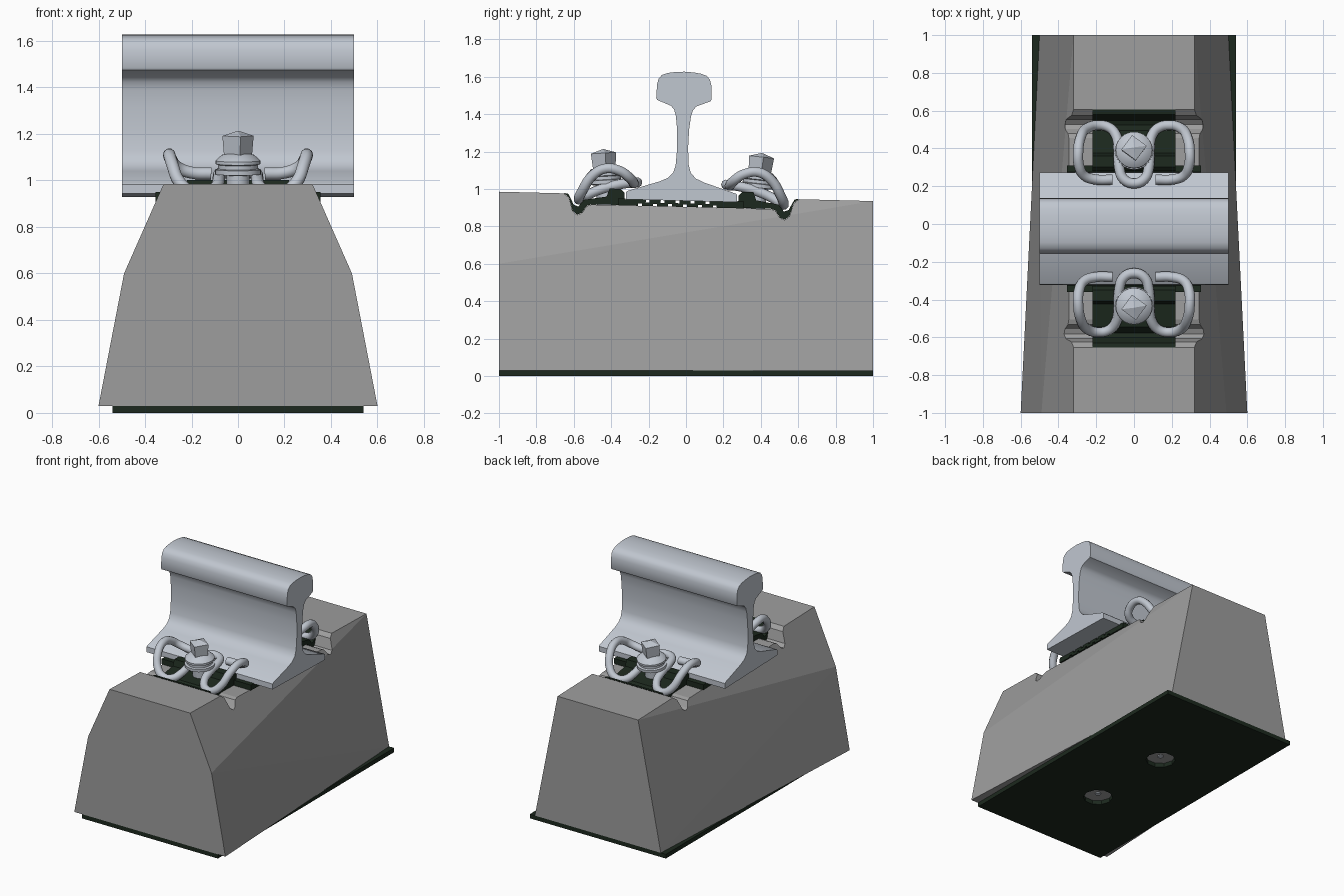
import bpy, bmesh, math
from mathutils import Matrix

cube = bpy.data.objects.get("Cube")
if cube:
    bpy.data.objects.remove(cube, do_unlink=True)


def material(name, rgb):
    m = bpy.data.materials.new(name)
    m.use_nodes = True
    m.diffuse_color = (*rgb, 1)
    m.node_tree.nodes["Principled BSDF"].inputs["Base Color"].default_value = (*rgb, 1)
    return m


CONCRETE = material("grey concrete", (0.34, 0.34, 0.34))
STEEL = material("pale steel", (0.53, 0.57, 0.63))
RUBBER = material("dark green rubber", (0.012, 0.022, 0.013))

# Inclined rail seat: rail and fastenings are built in this frame
SEAT = Matrix.Translation((0, -0.025, 0.937)) @ Matrix.Rotation(-0.025, 4, 'X')


def activate(ob):
    bpy.ops.object.select_all(action='DESELECT')
    ob.select_set(True)
    bpy.context.view_layer.objects.active = ob


def finish(name, bm, mat, matrix=Matrix(), smooth=False):
    bmesh.ops.recalc_face_normals(bm, faces=bm.faces)
    mesh = bpy.data.meshes.new(name)
    bm.to_mesh(mesh)
    bm.free()
    mesh.transform(matrix)
    mesh.materials.append(mat)
    ob = bpy.data.objects.new(name, mesh)
    bpy.context.collection.objects.link(ob)
    if smooth:
        activate(ob)
        bpy.ops.object.shade_smooth_by_angle(angle=math.radians(35))
    return ob


def prism(name, profile, half, mat, matrix=SEAT, smooth=False):
    """Extrude a (y, z) outline along x."""
    bm = bmesh.new()
    face = bm.faces.new([bm.verts.new((-half, y, z)) for y, z in profile])
    new = bmesh.ops.extrude_face_region(bm, geom=[face])["geom"]
    verts = [g for g in new if isinstance(g, bmesh.types.BMVert)]
    bmesh.ops.translate(bm, verts=verts, vec=(2 * half, 0, 0))
    return finish(name, bm, mat, matrix, smooth)


def lathe(name, profile, sides, mat, matrix, smooth=True):
    """Revolve an (r, z) outline around z, closing both ends."""
    bm = bmesh.new()
    rings = []
    for r, z in profile:
        rings.append([bm.verts.new((r * math.cos(2 * math.pi * i / sides),
                                    r * math.sin(2 * math.pi * i / sides), z))
                      for i in range(sides)])
    for a, b in zip(rings, rings[1:]):
        for i in range(sides):
            j = (i + 1) % sides
            bm.faces.new((a[i], a[j], b[j], b[i]))
    bm.faces.new(rings[0])
    bm.faces.new(rings[-1])
    return finish(name, bm, mat, matrix, smooth)


def cut(target, cutter):
    cutter.hide_render = True
    mod = target.modifiers.new("cut", 'BOOLEAN')
    mod.operation = 'DIFFERENCE'
    mod.solver = 'EXACT'
    mod.object = cutter
    activate(target)
    bpy.ops.object.modifier_apply(modifier=mod.name)
    bpy.data.objects.remove(cutter, do_unlink=True)


def mirrored(half):
    """Close an outline by repeating it on the other side of y = 0."""
    return half + [(-y, z) for y, z in reversed(half) if y]


# Concrete sleeper: tapered hull with a shoulder that fades towards the back
bm = bmesh.new()
for x, y, z in [(0.6, -1, 0.03), (0.49, -1, 0.6), (0.32, -1, 0.985),
                (0.5, 1, 0.03), (0.32, 1, 0.935)]:
    for s in (-1, 1):
        bm.verts.new((s * x, y, z))
bmesh.ops.convex_hull(bm, input=bm.verts)
bmesh.ops.dissolve_limit(bm, angle_limit=0.002, verts=bm.verts, edges=bm.edges)
sleeper = finish("concrete_sleeper", bm, CONCRETE)

# Seat with a groove at each end
groove = [(-0.6, 0.0), (-0.58, -0.07), (-0.555, -0.09), (-0.53, -0.08),
          (-0.505, -0.042), (-0.48, -0.033)]
seat_cut = [(-0.66, 0.2), (-0.63, 0.024)] + groove
cut(sleeper, prism("seat_cutter", mirrored(seat_cut), 0.8, CONCRETE))

# Rubber sole with two openings
sole = prism("sole_pad", [(-1, 0), (1, 0), (1, 0.03), (-1, 0.03)], 0.54, RUBBER, Matrix())
for name, y in (("front", -0.38), ("back", 0.28)):
    place = Matrix.Translation((0, y, 0))
    cut(sole, lathe(name + "_cutter", [(0.1, -0.1), (0.1, 0.1)], 10, RUBBER, place))
    lathe(name + "_dowel_end", [(0.02, 0.024), (0.02, 0.031)], 12, STEEL, place)

# Rail
rail = [(-0.297, 0), (-0.297, 0.038), (-0.29, 0.045), (-0.12, 0.1), (-0.075, 0.12),
        (-0.047, 0.15), (-0.035, 0.19), (-0.029, 0.28), (-0.032, 0.38), (-0.04, 0.45),
        (-0.05, 0.485), (-0.068, 0.506), (-0.142, 0.535), (-0.148, 0.545),
        (-0.145, 0.62), (-0.137, 0.65), (-0.12, 0.67), (-0.09, 0.681),
        (-0.05, 0.687), (0, 0.69)]
prism("rail", mirrored(rail), 0.5, STEEL, smooth=True)


# Ribbed pad beneath the rail, grooved above and below
def ribs(first, count, edge, depth):
    points = []
    for i in range(count):
        y = first + 0.08 * i
        points += [(y - 0.01, edge), (y - 0.01, depth), (y + 0.01, depth), (y + 0.01, edge)]
    return points


top = [(-0.335, 0.005), (-0.3, 0.005), (-0.298, 0)] + ribs(-0.18, 5, 0, -0.014)
top += [(0.298, 0), (0.3, 0.005), (0.335, 0.005)]
bottom = [(-0.335, -0.033)] + ribs(-0.22, 6, -0.033, -0.02) + [(0.335, -0.033)]
prism("rail_pad", top + bottom[::-1], 0.355, RUBBER)

# Fastening on each side of the rail
guide = [(-0.63, 0.026), (-0.605, 0.022), (-0.575, -0.035), (-0.55, -0.045),
         (-0.52, -0.008), (-0.4, 0.012), (-0.385, 0.055), (-0.325, 0.055), (-0.305, 0.035),
         (-0.305, -0.031)]
guide += [(y, z + 0.002) for y, z in reversed(groove)]
clip = [(0.115, -0.258, 0.086), (0.2, -0.258, 0.09), (0.265, -0.28, 0.115),
        (0.291, -0.33, 0.15), (0.295, -0.41, 0.162), (0.283, -0.48, 0.12),
        (0.25, -0.53, 0.04), (0.195, -0.548, -0.003), (0.13, -0.535, -0.003),
        (0.093, -0.49, 0.025), (0.083, -0.42, 0.055), (0.078, -0.32, 0.082),
        (0.056, -0.262, 0.09)]
bolt = [(0.05, -0.1), (0.05, 0.075), (0.1, 0.08), (0.1, 0.1), (0.085, 0.103),
        (0.085, 0.12), (0.097, 0.124), (0.097, 0.138), (0.07, 0.163), (0.03, 0.172)]
head = [(0.06, 0.15), (0.068, 0.245), (0.004, 0.266)]

for name, s in (("front", 1), ("back", -1)):
    prism(name + "_guide_plate", [(s * y, z) for y, z in guide], 0.22, RUBBER)

    # Bent spring wire
    path = clip + [(0, -0.238, 0.092)] + [(-x, y, z) for x, y, z in reversed(clip)]
    curve = bpy.data.curves.new(name + "_spring_clip", 'CURVE')
    curve.dimensions = '3D'
    curve.bevel_depth = 0.027
    curve.bevel_resolution = 3
    curve.resolution_u = 5
    curve.use_fill_caps = True
    spline = curve.splines.new('BEZIER')
    spline.bezier_points.add(len(path) - 1)
    for p, (x, y, z) in zip(spline.bezier_points, path):
        p.co = SEAT @ Matrix.Diagonal((1, s, 1, 1)) @ Matrix.Translation((x, y, z)).to_translation()
        p.handle_left_type = p.handle_right_type = 'AUTO'
    curve.materials.append(STEEL)
    ob = bpy.data.objects.new(name + "_spring_clip", curve)
    bpy.context.collection.objects.link(ob)
    activate(ob)
    bpy.ops.object.convert(target='MESH')
    bpy.ops.object.shade_smooth_by_angle(angle=math.radians(50))

    # Screw leaning away from the rail
    lean = SEAT @ Matrix.Translation((0, -0.402 * s, 0)) @ Matrix.Rotation(0.085 * s, 4, 'X')
    lathe(name + "_screw", bolt, 24, STEEL, lean)
    lathe(name + "_screw_head", head, 4, STEEL, lean @ Matrix.Rotation(0.15, 4, 'Z'), False)
